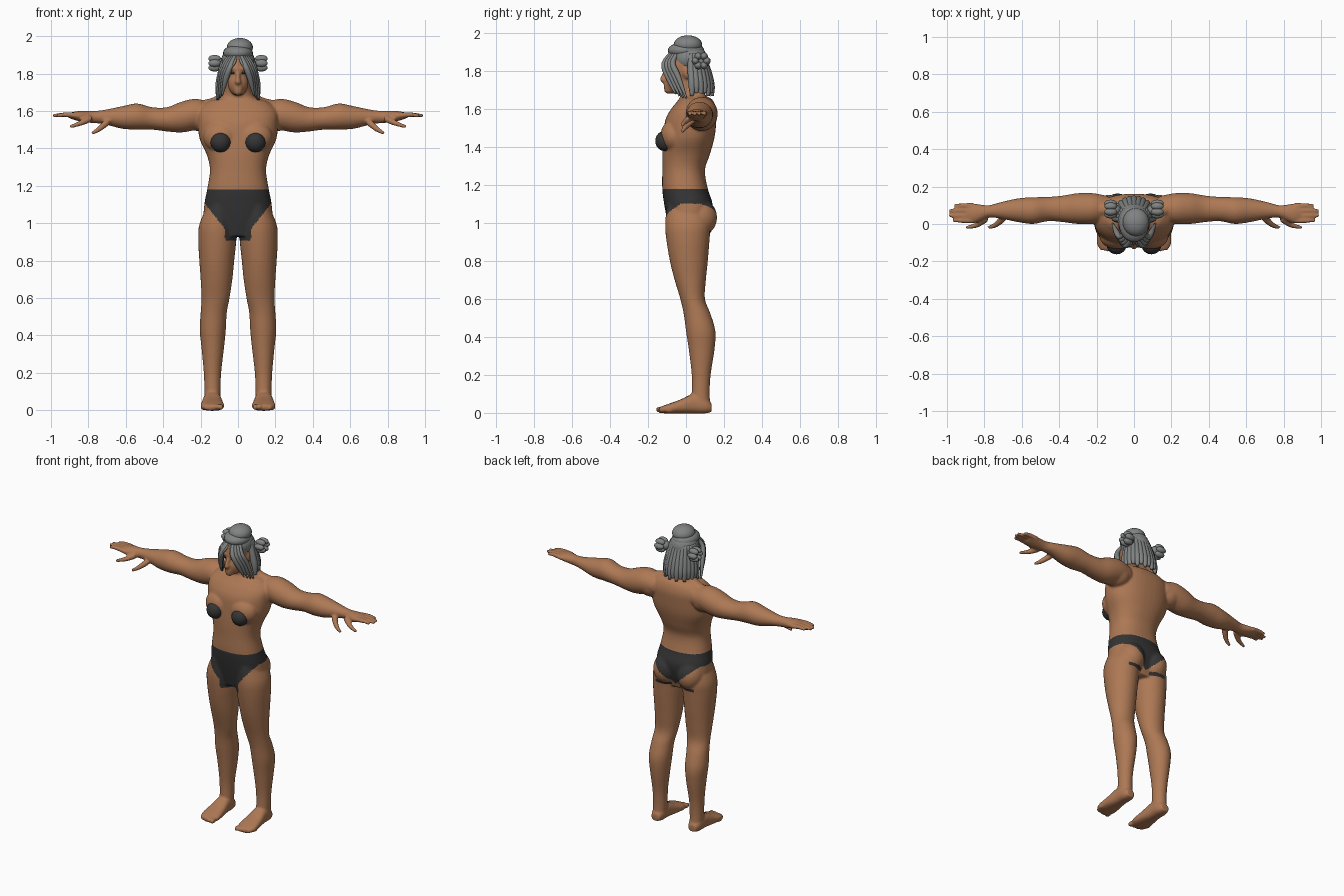
import bpy, bmesh, math
from mathutils import Vector, Matrix

cube = bpy.data.objects.get("Cube")
if cube:
    bpy.data.objects.remove(cube, do_unlink=True)

CM = 0.01  # tables below are in hundredths of a unit
SIDES = (1, -1)


def material(name, colour):
    mat = bpy.data.materials.new(name)
    mat.use_nodes = True
    mat.diffuse_color = (*colour, 1)
    mat.node_tree.nodes["Principled BSDF"].inputs["Base Color"].default_value = (*colour, 1)
    return mat


skin = material("warm_brown_skin", (0.42, 0.19, 0.09))
cloth = material("charcoal_cloth", (0.035, 0.035, 0.036))
hair = material("grey_hair", (0.22, 0.225, 0.225))


def catmull(a, b, c, d, t):
    return 0.5 * (2 * b + (c - a) * t + (2 * a - 5 * b + 4 * c - d) * t * t
                  + (3 * b - a - 3 * c + d) * t ** 3)


def refine(rows, steps=4):
    """Smoothly interpolate a table of rows."""
    out, last = [], len(rows) - 1
    for i in range(last):
        near = [rows[min(max(i + k, 0), last)] for k in (-1, 0, 1, 2)]
        out += [[catmull(*v, s / steps) for v in zip(*near)] for s in range(steps)]
    return out + [list(rows[-1])]


def bridge(bm, rings):
    rings = [[bm.verts.new(p) for p in ring] for ring in rings]
    n = len(rings[0])
    for low, high in zip(rings, rings[1:]):
        for i in range(n):
            j = (i + 1) % n
            bm.faces.new((low[i], low[j], high[j], high[i]))
    bm.faces.new(rings[0])
    bm.faces.new(rings[-1])


def loft(bm, axis, rows, side=1, power=2.0, n=28):
    """Rows hold a station on the axis, then low and high bounds on the other two axes."""
    rings = []
    for t, a0, a1, b0, b1 in refine(rows):
        ring = []
        for k in range(n):
            ang = math.tau * k / n
            c, s = math.cos(ang), math.sin(ang)
            u = (a0 + a1) / 2 + (a1 - a0) / 2 * math.copysign(abs(c) ** (2 / power), c)
            v = (b0 + b1) / 2 + (b1 - b0) / 2 * math.copysign(abs(s) ** (2 / power), s)
            x, y, z = {"x": (t, u, v), "y": (u, t, v), "z": (u, v, t)}[axis]
            ring.append((x * side, y, z))
        rings.append(ring)
    bridge(bm, rings)


def ball(bm, centre, radii, side=1):
    x, y, z = centre
    place = Matrix.Translation((x * side, y, z)) @ Matrix.Diagonal((*radii, 1))
    bmesh.ops.create_uvsphere(bm, u_segments=24, v_segments=14, radius=1, matrix=place)


def tube(bm, path, side=1, n=10):
    """Path rows hold x, y, z and radius."""
    rows = refine(path)
    points = [Vector((r[0] * side, r[1], r[2])) for r in rows]
    rings = []
    for i, p in enumerate(points):
        along = points[min(i + 1, len(points) - 1)] - points[max(i - 1, 0)]
        turn = along.to_track_quat("Z", "Y")
        rings.append([p + turn @ Vector((math.cos(math.tau * k / n), math.sin(math.tau * k / n), 0))
                      * rows[i][3] for k in range(n)])
    bridge(bm, rings)


def finish(bm, name, *mats):
    bmesh.ops.scale(bm, vec=(CM, CM, CM), verts=bm.verts)
    bmesh.ops.recalc_face_normals(bm, faces=bm.faces)
    mesh = bpy.data.meshes.new(name)
    bm.to_mesh(mesh)
    bm.free()
    for mat in mats:
        mesh.materials.append(mat)
    mesh.shade_smooth()
    obj = bpy.data.objects.new(name, mesh)
    bpy.context.collection.objects.link(obj)
    return obj


# Torso and neck
body = bmesh.new()
torso = [(93, 13, -8, 10), (102, 18, -10, 13), (110, 18, -11.5, 14), (118, 16.5, -12.5, 11.5),
         (128, 15, -12.5, 10), (136, 16.5, -12.5, 12.5), (145, 20.5, -12, 15), (154, 21.5, -11, 16),
         (160, 21, -8, 16), (165, 16, -4, 14), (168, 8, -3, 10), (178, 6, -5, 7)]
loft(body, "z", [(z, -w, w, y0, y1) for z, w, y0, y1 in torso], power=2.3, n=40)

# Head and face
ball(body, (0, -1, 183), (7.4, 9.8, 11))
ball(body, (0, -5.5, 175), (5.6, 5.6, 7))
ball(body, (0, -9, 170.5), (2.6, 2.6, 2.4))
ball(body, (0, -9.2, 182.5), (5, 2, 1.4))
ball(body, (0, -11.6, 175.5), (1.8, 2, 1.6))
tube(body, [(0, -10, 181.5, 1), (0, -12.5, 176, 1.3)])
for z in (171.6, 173):
    ball(body, (0, -10.6, z), (2.4, 1.2, 0.8))

leg = [(110, 3, 16, -10, 11), (100, 1, 20.5, -11, 13), (92, 0.8, 21.3, -10.5, 12.5),
       (80, 2, 20.7, -8.5, 11.5), (70, 3, 20, -6, 10.5), (60, 4.5, 19.5, -3, 10), (52, 6, 20, -1.2, 13),
       (43, 6.5, 20.5, 0, 15.5), (33, 7.5, 19.5, 1.5, 15), (20, 9, 18.3, 3, 13), (10, 9.3, 18, 3, 12.5),
       (3, 9.5, 18, 3, 13)]
foot = [(-14, 10, 18, 0, 3), (-10, 7.5, 20, -0.3, 4.5), (-3, 8, 19.5, -0.3, 7), (4, 9, 18.5, -0.3, 10),
        (10, 9.5, 18, -0.3, 8), (13.5, 11, 16.5, 0.5, 5)]
arm = [(14, 2, 15, 152, 164), (22, 0, 16.5, 150, 166.5), (30, 0, 16.5, 148.5, 165),
       (38, 1, 15.2, 149, 162), (46, 1.5, 14.5, 150, 162), (54, 0, 14.3, 150, 164),
       (62, 1, 13.7, 150.5, 162.5), (72, 3, 11.5, 153, 160.5), (78, 3.3, 10, 153.5, 160),
       (85, 0.5, 10.8, 154.5, 160), (90, 1.5, 10.5, 156, 159)]

for side in SIDES:
    # Limbs, with chest, seat and shoulder volumes
    loft(body, "z", leg, side)
    loft(body, "y", foot, side, power=2.5)
    loft(body, "x", arm, side)
    ball(body, (9, -6.5, 146), (9.5, 7, 8.5), side)
    ball(body, (8.8, 7, 103), (8.6, 9.4, 10), side)
    ball(body, (20, 8, 157), (8.5, 8, 8), side)
    tube(body, [(4, 5, 171, 4), (10, 7, 164.5, 4), (18, 8, 162, 4)], side)
    ball(body, (7.4, 1, 179), (1, 2.2, 3.2), side)
    # Toes
    for i in range(5):
        ball(body, (9.2 + 2.4 * i, -13.6 + 0.3 * i * i, 1.7), (1.5 - 0.08 * i, 2.4, 1.7), side)
    # Fingers and thumb
    for i, tip in enumerate((97, 99, 98.8, 96)):
        y = 1.8 + 2.7 * i
        tube(body, [(86, y, 157.5, 1.5), (92, y, 158, 1.3), (tip, y, 157.5, 0.9)], side)
    tube(body, [(79, 3, 156, 2), (84, -0.5, 153.5, 1.5), (90, -2, 151.5, 0.9)], side)
    tube(body, [(70, 3, 154, 2), (74, -0.5, 150.5, 1.5), (78, -2, 148, 0.9)], side)

# Fuse the parts into one smooth skin
draft = finish(body, "body_draft", skin, cloth)
fuse = draft.modifiers.new("fuse", "REMESH")
fuse.mode = "VOXEL"
fuse.voxel_size = 0.007
soften = draft.modifiers.new("soften", "SMOOTH")
soften.factor = 0.5
soften.iterations = 5
graph = bpy.context.evaluated_depsgraph_get()
mesh = bpy.data.meshes.new_from_object(draft.evaluated_get(graph))
bpy.data.objects.remove(draft, do_unlink=True)
mesh.name = "body"
mesh.materials.clear()
mesh.materials.append(skin)
mesh.materials.append(cloth)
mesh.shade_smooth()
bpy.context.collection.objects.link(bpy.data.objects.new("body", mesh))


def is_brief(x, y, z):
    if z > 1.18:
        return False
    if y < 0.03:
        front = 0.905 if x < 0.07 else 0.97 + (x - 0.07) * 1.25
        return z > min(front, 1.10)
    fold = abs(z - 0.95) < 0.01 and 0.03 < x < 0.14 and y > 0.05
    return fold or z > min(0.96 + x * 0.9, 1.10)


for face in mesh.polygons:
    x, y, z = face.center
    face.material_index = int(is_brief(abs(x), y, z))

# Chest cups and eyes
cups, eyes = bmesh.new(), bmesh.new()
for side in SIDES:
    ball(cups, (9.3, -11, 143.3), (5.4, 5.2, 5.4), side)
    ball(eyes, (2.8, -9.6, 180.3), (1.2, 0.8, 0.6), side)
finish(cups, "chest_cups", cloth)
finish(eyes, "eyes", cloth)

# Hair crown and topknot
crown = bmesh.new()
ball(crown, (0, 1.5, 187), (8.8, 9.5, 8))
ball(crown, (0, 0, 191), (8, 9.6, 4.5))
ball(crown, (1, 1, 194), (7, 7.5, 5))
finish(crown, "hair_crown", hair)

# Long strands over the back and sides
strands = bmesh.new()
count = 15
for i in range(count):
    ang = math.radians(-95 + 190 * i / (count - 1))
    s, c = math.sin(ang), math.cos(ang)
    drop = 167 + 1.5 * (i % 2)
    tube(strands, [(7 * s, 3 + 5.5 * c, 189, 1.6), (9 * s, 3.5 + 8 * c, 180, 2),
                   (10.2 * s, 4 + 9.2 * c, 173, 2), (10.8 * s, 4 + 10.2 * c, drop, 0.9)])
finish(strands, "back_strands", hair)

# Swept locks framing the face
locks = bmesh.new()
for side in SIDES:
    for i in range(4):
        tube(locks, [(1.5 + i, -7.5 + i, 190, 0.8), (4 + 1.2 * i, -11.5 + 1.5 * i, 184, 1.5),
                     (6.5 + i, -9.5 + 1.8 * i, 177, 1.5), (8.5 + i, -5.5 + 2 * i, 168 - i, 0.4)], side)
    tube(locks, [(0.8, -8.5, 189, 0.5), (2, -11.5, 185.5, 0.7), (4.5, -11.5, 182.5, 0.4)], side)
finish(locks, "face_locks", hair)

# Side buns made of fanned lobes
buns = bmesh.new()
for side in SIDES:
    ball(buns, (10.5, 7.5, 185.5), (3.5, 3, 3), side)
    for i in range(6):
        ang = math.tau * i / 6
        ball(buns, (12.5, 8 + 3 * math.cos(ang), 185.5 + 2.8 * math.sin(ang)), (3.4, 2, 2), side)
finish(buns, "side_buns", hair)
